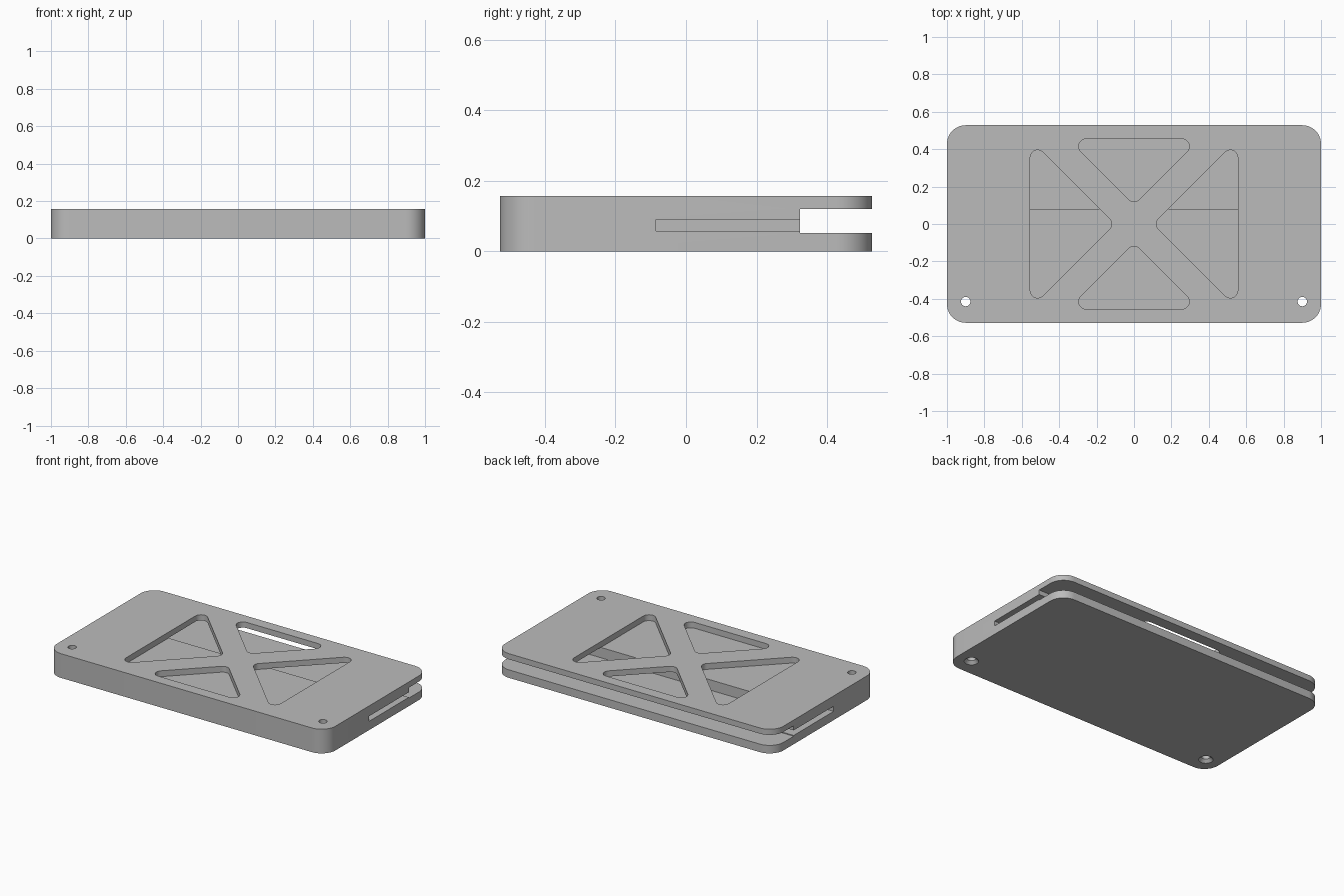
import bpy
import bmesh
import math
from mathutils import Vector

cube = bpy.data.objects.get("Cube")
if cube:
    bpy.data.objects.remove(cube, do_unlink=True)

WIDTH, DEPTH, HEIGHT = 1.0, 0.528, 0.157      # half width, half depth, full height
GAP_LOW, GAP_HIGH = 0.052, 0.12               # rear slot between the two plates


def rounded(points, radius, segments=10):
    """Fillet every corner of a counter-clockwise convex outline."""
    result = []
    for i, p in enumerate(points):
        p = Vector(p)
        a = (Vector(points[i - 1]) - p).normalized()
        b = (Vector(points[(i + 1) % len(points)]) - p).normalized()
        half = a.angle(b) / 2
        centre = p + (a + b).normalized() * radius / math.sin(half)
        start = p + a * radius / math.tan(half) - centre
        turn = math.pi - 2 * half
        for k in range(segments + 1):
            t = turn * k / segments
            c, s = math.cos(t), math.sin(t)
            result.append((centre.x + start.x * c - start.y * s,
                           centre.y + start.x * s + start.y * c))
    return result


def finish(name, bm):
    bmesh.ops.recalc_face_normals(bm, faces=bm.faces)
    mesh = bpy.data.meshes.new(name)
    bm.to_mesh(mesh)
    bm.free()
    obj = bpy.data.objects.new(name, mesh)
    bpy.context.collection.objects.link(obj)
    return obj


def prism(name, outline, low, high):
    bm = bmesh.new()
    face = bm.faces.new([bm.verts.new((x, y, low)) for x, y in outline])
    top = bmesh.ops.extrude_face_region(bm, geom=[face])["geom"]
    verts = [v for v in top if isinstance(v, bmesh.types.BMVert)]
    bmesh.ops.translate(bm, verts=verts, vec=(0, 0, high - low))
    return finish(name, bm)


def cone(name, x, y, low, high, r_low, r_high):
    bm = bmesh.new()
    bmesh.ops.create_cone(bm, cap_ends=True, segments=32, radius1=r_low,
                          radius2=r_high, depth=high - low)
    bmesh.ops.translate(bm, verts=bm.verts, vec=(x, y, (low + high) / 2))
    return finish(name, bm)


def rectangle(x0, x1, y0, y1):
    return [(x0, y0), (x1, y0), (x1, y1), (x0, y1)]


# Main body with rounded corners
body = prism("case_body", rounded(rectangle(-WIDTH, WIDTH, -DEPTH, DEPTH), 0.1), 0, HEIGHT)
cutters = []

# Rear slot across the full width, with a deeper pocket in the middle
half_pocket = [(1.1, 0.7), (1.1, 0.324), (0.7, 0.324), (0.7, 0.08)]
pocket = half_pocket + [(-x, y) for x, y in reversed(half_pocket)]
cutters.append(prism("rear_pocket_cutter", pocket, GAP_LOW, GAP_HIGH))

# Four triangular windows in the top plate
for i, far in enumerate((0.555, 0.455, 0.555, 0.455)):
    near = 0.103
    triangle = rounded([(near, 0), (far, near - far), (far, far - near)], 0.04)
    c, s = round(math.cos(i * math.pi / 2)), round(math.sin(i * math.pi / 2))
    outline = [(x * c - y * s, x * s + y * c) for x, y in triangle]
    cutters.append(prism("window_cutter", outline, GAP_HIGH - 0.001, 0.3))

# Side slots and countersunk screw holes, mirrored left and right
for side in (-1, 1):
    x0, x1 = sorted((side * 0.8, side * 1.1))
    cutters.append(prism("side_slot_cutter", rectangle(x0, x1, -0.085, 0.4), 0.057, 0.09))
    cutters.append(cone("screw_hole_cutter", side * 0.9, -0.415, -0.1, 0.3, 0.025, 0.025))
    cutters.append(cone("countersink_cutter", side * 0.9, -0.415, -0.02, 0.02, 0.063, 0.023))

# Cut everything out of the body
bpy.ops.object.select_all(action="DESELECT")
bpy.context.view_layer.objects.active = body
body.select_set(True)
for cutter in cutters:
    cutter.hide_render = True
    mod = body.modifiers.new(cutter.name, "BOOLEAN")
    mod.operation = "DIFFERENCE"
    mod.solver = "EXACT"
    mod.object = cutter
    bpy.ops.object.modifier_apply(modifier=mod.name)
for cutter in cutters:
    bpy.data.objects.remove(cutter, do_unlink=True)

# Single grey plastic
grey = bpy.data.materials.new("plain_grey")
grey.use_nodes = True
colour = (0.5, 0.5, 0.5, 1)
grey.diffuse_color = colour
grey.node_tree.nodes["Principled BSDF"].inputs["Base Color"].default_value = colour
body.data.materials.clear()
body.data.materials.append(grey)
bpy.ops.object.shade_smooth_by_angle(angle=math.radians(30))
